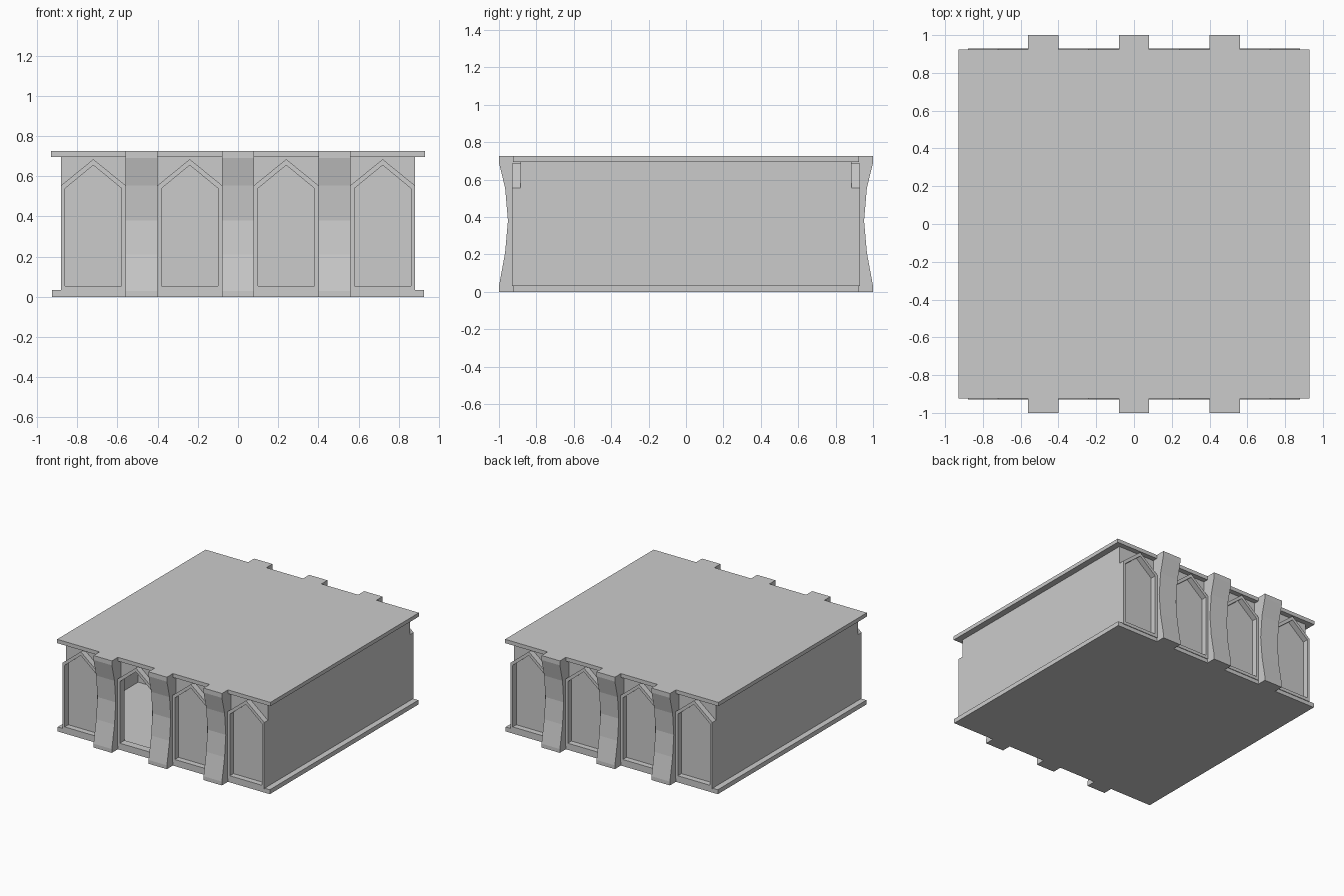
import bpy
import bmesh
from mathutils import Vector

if "Cube" in bpy.data.objects:
    bpy.data.objects.remove(bpy.data.objects["Cube"], do_unlink=True)

grey = bpy.data.materials.new("plain grey")
grey.use_nodes = True
grey.diffuse_color = (0.6, 0.6, 0.6, 1)
grey.node_tree.nodes["Principled BSDF"].inputs["Base Color"].default_value = grey.diffuse_color


def prism(name, outline, shift):
    """Extrude a flat outline along a vector."""
    bm = bmesh.new()
    face = bm.faces.new([bm.verts.new(p) for p in outline])
    new = bmesh.ops.extrude_face_region(bm, geom=[face], use_keep_orig=True)
    moved = [v for v in new["geom"] if isinstance(v, bmesh.types.BMVert)]
    bmesh.ops.translate(bm, verts=moved, vec=Vector(shift))
    bmesh.ops.recalc_face_normals(bm, faces=bm.faces)
    mesh = bpy.data.meshes.new(name)
    bm.to_mesh(mesh)
    bm.free()
    mesh.materials.append(grey)
    obj = bpy.data.objects.new(name, mesh)
    bpy.context.collection.objects.link(obj)
    return obj


def box(name, x, y, z):
    corners = [(x[0], y[0], z[0]), (x[1], y[0], z[0]), (x[1], y[1], z[0]), (x[0], y[1], z[0])]
    return prism(name, corners, (0, 0, z[1] - z[0]))


def cut(obj, cutter):
    """Subtract the cutter, then discard it."""
    cutter.hide_render = True
    mod = obj.modifiers.new("cut", "BOOLEAN")
    mod.operation = "DIFFERENCE"
    mod.solver = "EXACT"
    mod.object = cutter
    bpy.context.view_layer.objects.active = obj
    bpy.ops.object.modifier_apply(modifier=mod.name)
    bpy.data.objects.remove(cutter, do_unlink=True)


def gable(x, y, half, base, eave, peak):
    """Outline of a pointed window."""
    return [(x - half, y, base), (x + half, y, base), (x + half, y, eave),
            (x, y, peak), (x - half, y, eave)]


WALL = 0.885    # recessed wall face
FRAME = 0.93    # window frame face
windows = (-0.72, -0.24, 0.24, 0.72)
open_window = windows[1]

# Slabs
box("floor_slab", (-0.925, 0.925), (-0.925, 0.925), (0, 0.035))
box("roof_slab", (-0.93, 0.93), (-0.925, 0.925), (0.695, 0.725))

# Hall with a front room seen through the one open window
hall = box("hall_walls", (-0.88, 0.88), (-WALL, WALL), (0.03, 0.7))
cut(hall, box("room_cutter", (-0.87, 0.87), (-0.87, 0), (0.05, 0.69)))
cut(hall, prism("opening_cutter", gable(open_window, -0.95, 0.14, 0.055, 0.54, 0.655), (0, 0.1, 0)))

# Buttress side profile as (distance from centre, height)
buttress = [(0.87, 0), (1, 0), (1, 0.03), (0.967, 0.21), (0.952, 0.38),
            (0.967, 0.555), (1, 0.69), (1, 0.725), (0.87, 0.725)]

for side, label in ((-1, "front"), (1, "back")):
    # Pointed window frames
    for i, x in enumerate(windows):
        frame = prism(f"{label}_window_frame_{i + 1}",
                      gable(x, side * (WALL - 0.005), 0.16, 0.03, 0.555, 0.685),
                      (0, side * (FRAME - WALL + 0.005), 0))
        cut(frame, prism("frame_cutter",
                         gable(x, side * 0.8, 0.14, 0.055, 0.54, 0.655), (0, side * 0.2, 0)))
    # Curved buttresses
    for i, x in enumerate((-0.48, 0, 0.48)):
        prism(f"{label}_buttress_{i + 1}",
              [(x - 0.08, side * d, z) for d, z in buttress], (0.16, 0, 0))
